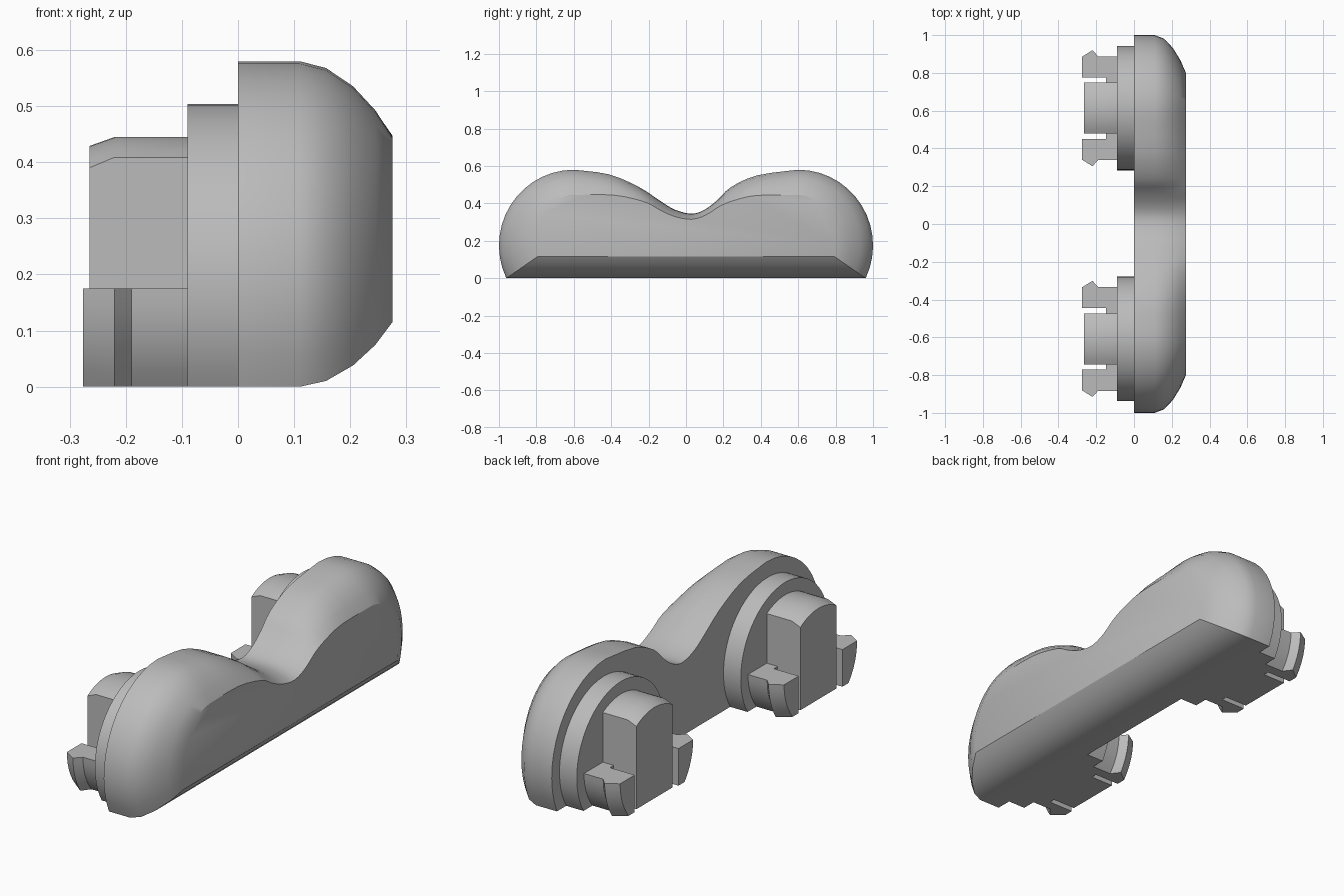
import bpy, bmesh, math
from mathutils import Vector

if "Cube" in bpy.data.objects:
    bpy.data.objects.remove(bpy.data.objects["Cube"])

grey = bpy.data.materials.new("light grey")
grey.use_nodes = True
grey.diffuse_color = (0.5, 0.5, 0.5, 1)
grey.node_tree.nodes["Principled BSDF"].inputs["Base Color"].default_value = (0.5, 0.5, 0.5, 1)

AXIS_Z = 0.175  # height of the peg axes


def loft(name, loops):
    """Skin a row of equal closed loops and cap both ends."""
    bm = bmesh.new()
    rows = [[bm.verts.new(p) for p in loop] for loop in loops]
    n = len(rows[0])
    for a, b in zip(rows, rows[1:]):
        for i in range(n):
            j = (i + 1) % n
            bm.faces.new((a[i], a[j], b[j], b[i]))
    bm.faces.new(rows[0])
    bm.faces.new(rows[-1])
    bmesh.ops.recalc_face_normals(bm, faces=bm.faces)
    mesh = bpy.data.meshes.new(name)
    bm.to_mesh(mesh)
    bm.free()
    mesh.materials.append(grey)
    obj = bpy.data.objects.new(name, mesh)
    bpy.context.collection.objects.link(obj)
    bpy.ops.object.select_all(action='DESELECT')
    obj.select_set(True)
    bpy.context.view_layer.objects.active = obj
    bpy.ops.object.shade_smooth_by_angle(angle=math.radians(30))
    return obj


def spline(points, steps=3):
    """Smooth curve through the points, end points included."""
    pts = [Vector(p) for p in points]
    pts = [pts[0]] + pts + [pts[-1]]
    out = []
    for a, b, c, d in zip(pts, pts[1:], pts[2:], pts[3:]):
        for k in range(steps):
            t = k / steps
            out.append(0.5 * (2 * b + (c - a) * t + (2 * a - 5 * b + 4 * c - d) * t * t
                              + (3 * b - a - 3 * c + d) * t ** 3))
    return out + [pts[-1]]


def outline(valley, rad_y, rad_z, bottom, steps=14):
    """Two rounded lobes joined by a valley, flat underneath."""
    low = -math.asin((AXIS_Z - bottom) / rad_z)
    arc = [low + (math.pi / 2 - low) * i / steps for i in range(steps)]
    end = [(rad_y * math.cos(a), AXIS_Z + rad_z * math.sin(a)) for a in arc]
    left = [Vector((-0.6 - y, z)) for y, z in end]
    right = [Vector((0.6 + y, z)) for y, z in reversed(end)]
    return left + spline(valley) + right


# Body: outer outline blended into the smaller front face
outer = outline([(-0.6, 0.58), (-0.41, 0.555), (-0.25, 0.487), (-0.14, 0.415), (-0.06, 0.367),
                 (0.03, 0.345), (0.1, 0.367), (0.17, 0.42), (0.24, 0.487), (0.38, 0.55),
                 (0.6, 0.58)], 0.4, 0.405, 0)
inner = outline([(-0.6, 0.445), (-0.39, 0.445), (-0.22, 0.408), (-0.14, 0.365), (-0.06, 0.33),
                 (0.03, 0.315), (0.11, 0.34), (0.18, 0.385), (0.26, 0.417), (0.38, 0.443),
                 (0.6, 0.445)], 0.2, 0.27, 0.115)
steps = [(0, 0), (0.11, 0), (0.157, 0.09), (0.205, 0.33), (0.245, 0.65), (0.275, 1)]
loft("body", [[(x, *o.lerp(i, f)) for o, i in zip(outer, inner)] for x, f in steps])


def disc_loop(x, y, radius, n=40):
    low = math.asin(AXIS_Z / radius)
    angles = [-low + (math.pi + 2 * low) * i / n for i in range(n + 1)]
    return [(x, y + radius * math.cos(a), AXIS_Z + radius * math.sin(a)) for a in angles]


def block_loop(x, y, radius, half=0.135, n=10):
    """Upright block with an arched top."""
    ys = [half - 2 * half * i / n for i in range(n + 1)]
    top = [(x, y + d, AXIS_Z + math.sqrt(radius ** 2 - d * d)) for d in ys]
    return [(x, y + half, 0)] + top + [(x, y - half, 0)]


def clip_loop(x, y, side, radius, inside, n=6):
    """Flat inner wall and a rounded outer wall below the axis."""
    zs = [AXIS_Z * i / n for i in range(n + 1)]
    wall = [(x, y + side * math.sqrt(radius ** 2 - (z - AXIS_Z) ** 2), z) for z in zs]
    return wall + [(x, y + side * inside, AXIS_Z), (x, y + side * inside, 0)]


# Two mounting pegs, each with a disc, a central block and two snap clips
for label, y in (("front", -0.608), ("back", 0.613)):
    loft(label + "_disc", [disc_loop(x, y, 0.329) for x in (-0.09, 0)])
    loft(label + "_block", [block_loop(x, y, r) for x, r in
                            ((-0.265, 0.254), (-0.22, 0.27), (-0.09, 0.27))])
    for word, side in (("near", -1), ("far", 1)):
        profile = [(-0.276, 0.272, 0.163), (-0.22, 0.307, 0.163), (-0.19, 0.275, 0.163),
                   (-0.147, 0.275, 0.163), (-0.147, 0.275, 0.134), (-0.09, 0.275, 0.134)]
        loft(f"{label}_{word}_clip", [clip_loop(x, y, side, r, i) for x, r, i in profile])
